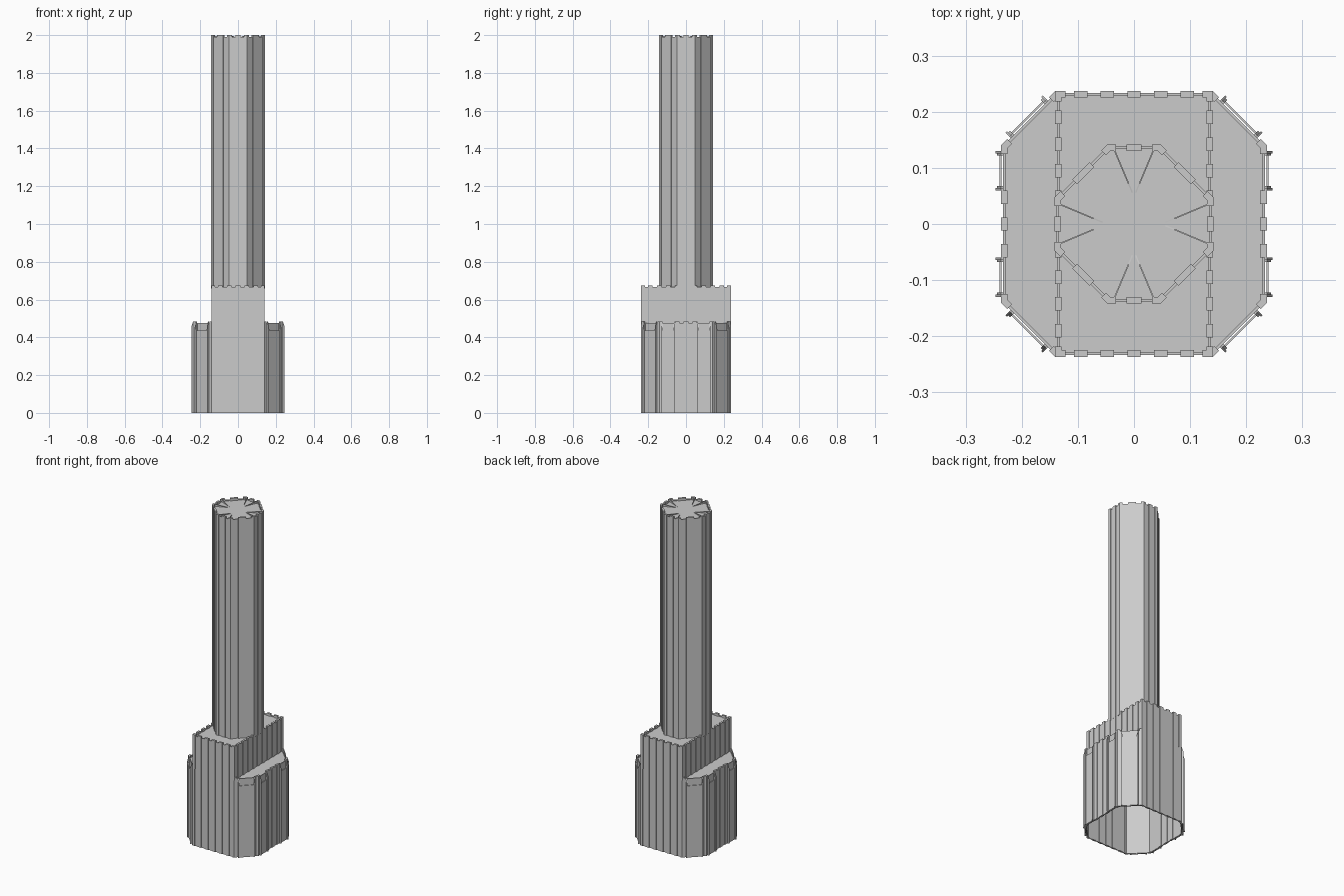
import bpy, bmesh
from math import pi
from mathutils import Vector, Matrix

if "Cube" in bpy.data.objects:
    bpy.data.objects.remove(bpy.data.objects["Cube"])

PITCH = 0.0475      # pilaster spacing
parts = {}


def mesh(name):
    return parts.setdefault(name, bmesh.new())


def prism(bm, pts, z0, z1):
    n = len(pts)
    lo = [bm.verts.new((p[0], p[1], z0)) for p in pts]
    hi = [bm.verts.new((p[0], p[1], z1)) for p in pts]
    bm.faces.new(lo[::-1])
    bm.faces.new(hi)
    for i in range(n):
        j = (i + 1) % n
        bm.faces.new((lo[i], lo[j], hi[j], hi[i]))


def sheet(name, pts, z):
    bm = mesh(name)
    bm.faces.new([bm.verts.new((p[0], p[1], z)) for p in pts])


def frame(p, q):
    # middle, direction and outward normal of a counter-clockwise edge
    p, q = Vector(p), Vector(q)
    d = (q - p).normalized()
    return (p + q) / 2, d, Vector((d.y, -d.x))


def strip(bm, p, q, centre, width, n0, n1, z0, z1):
    m, d, n = frame(p, q)
    a, b = m + d * (centre - width / 2), m + d * (centre + width / 2)
    prism(bm, [a + n * n1, b + n * n1, b + n * n0, a + n * n0][::-1][::-1], z0, z1)


def wall(name, p, q, z0, z1, pilasters=()):
    # thin curtain wall with pilasters standing on both of its sides
    bm = mesh(name)
    strip(bm, p, q, 0, (Vector(q) - Vector(p)).length, -0.0025, 0.0025, z0, z1 - 0.009)
    for c, w in pilasters:
        strip(bm, p, q, c, w, -0.006, 0.006, z0, z1)


def corner(name, prev, v, nxt, z0, z1, size=0.013):
    # mitred corner pier
    _, d0, n0 = frame(prev, v)
    _, d1, n1 = frame(v, nxt)
    v = Vector(v)
    miter = (n0 + n1) / (1 + n0.dot(n1)) * 0.006
    a, b = v - d0 * size, v + d1 * size
    prism(mesh(name), [a + n0 * 0.006, v + miter, b + n1 * 0.006,
                       b - n1 * 0.006, v - miter, a - n0 * 0.006], z0, z1)


def octagon(r, a):
    return [(a, -r), (r, -a), (r, a), (a, r), (-a, r), (-r, a), (-r, -a), (-a, -r)]


def bay(p, q, centre, half):
    # projecting bay: a panel between two ribs with sloping heads
    bm = mesh("base_bays")
    m, d, n = frame(p, q)
    strip(bm, p, q, centre, half * 2, 0.005, 0.009, 0, 0.435)
    for s in (-1, 1):
        for off, w, out, top in ((half, 0.004, 0.016, 0.455), (half - 0.004, 0.004, 0.013, 0.44)):
            rings = []
            for e in (-w / 2, w / 2):
                o = m + d * (centre + s * off + e)
                prof = [(0.002, 0), (out, 0), (out, top), (0.006, top + 0.03), (0.002, top + 0.03)]
                rings.append([bm.verts.new((*(o + n * x), z)) for x, z in prof])
            A, B = rings
            bm.faces.new(A)
            bm.faces.new(B[::-1])
            for i in range(5):
                j = (i + 1) % 5
                bm.faces.new((A[j], A[i], B[i], B[j]))


grid = [(i * PITCH, 0.024) for i in range(-2, 3)]

# Base: chamfered square, open underneath
B = octagon(0.231, 0.138)
for i in range(8):
    p, q = B[i], B[(i + 1) % 8]
    corner("base_corner_piers", B[i - 1], p, q, 0, 0.485)
    if i in (1, 5):
        wall("base_walls", p, q, 0, 0.485, [(c * PITCH, 0.024) for c in (-1, 0, 1)])
        for s in (-1, 1):
            bay(p, q, s * 0.095, 0.033)
    elif i % 2 == 0:
        wall("base_walls", p, q, 0, 0.485)
        bay(p, q, 0, 0.045)
for s in (-1, 1):
    sheet("base_roof", [(s * x, s * y) for x, y in
                        ((0.135, -0.231), (0.138, -0.231), (0.231, -0.138),
                         (0.231, 0.138), (0.138, 0.231), (0.135, 0.231))], 0.47)

# Middle block: front and back walls run to the ground
S = [(0.135, -0.231), (0.135, 0.231), (-0.135, 0.231), (-0.135, -0.231)]
for i in range(4):
    p, q = S[i], S[(i + 1) % 4]
    corner("middle_corner_piers", S[i - 1], p, q, 0.468, 0.675)
    if i % 2:
        wall("middle_walls", p, q, 0, 0.675, grid)
    else:
        wall("middle_walls", p, q, 0.468, 0.675,
             [(k * PITCH, 0.024) for k in range(-4, 5)])
sheet("middle_roof", S, 0.66)

# Tower shaft
T = octagon(0.136, 0.045)
for i in range(8):
    p, q = T[i], T[(i + 1) % 8]
    corner("tower_corner_piers", T[i - 1], p, q, 0.658, 2.0)
    wall("tower_walls", p, q, 0.658, 2.0, [(0, 0.044 if i % 2 == 0 else 0.026)])
sheet("tower_roof", T, 1.985)

# Slim tapered roof fins, in pairs behind the straight sides
fins = mesh("roof_fins")
for k in range(4):
    for s in (-1, 1):
        a, b = Vector((s * 0.035, 0.132)), Vector((s * 0.003, 0.056))
        n = Vector((b.y - a.y, a.x - b.x)).normalized() * 0.0012
        rot = Matrix.Rotation(k * pi / 2, 3, 'Z')
        tri = [[fins.verts.new(rot @ Vector((*(o + n * e), z))) for o, z in
                ((a, 1.985), (b, 1.985), (a, 1.998))] for e in (-1, 1)]
        fins.faces.new(tri[0])
        fins.faces.new(tri[1][::-1])
        for i in range(3):
            j = (i + 1) % 3
            fins.faces.new((tri[0][j], tri[0][i], tri[1][i], tri[1][j]))

for name, bm in parts.items():
    if not name.endswith("_roof"):
        bmesh.ops.recalc_face_normals(bm, faces=bm.faces)
    else:
        for f in bm.faces:
            f.normal_update()
            if f.normal.z < 0:
                f.normal_flip()
    me = bpy.data.meshes.new(name)
    bm.to_mesh(me)
    bm.free()
    bpy.context.collection.objects.link(bpy.data.objects.new(name, me))
